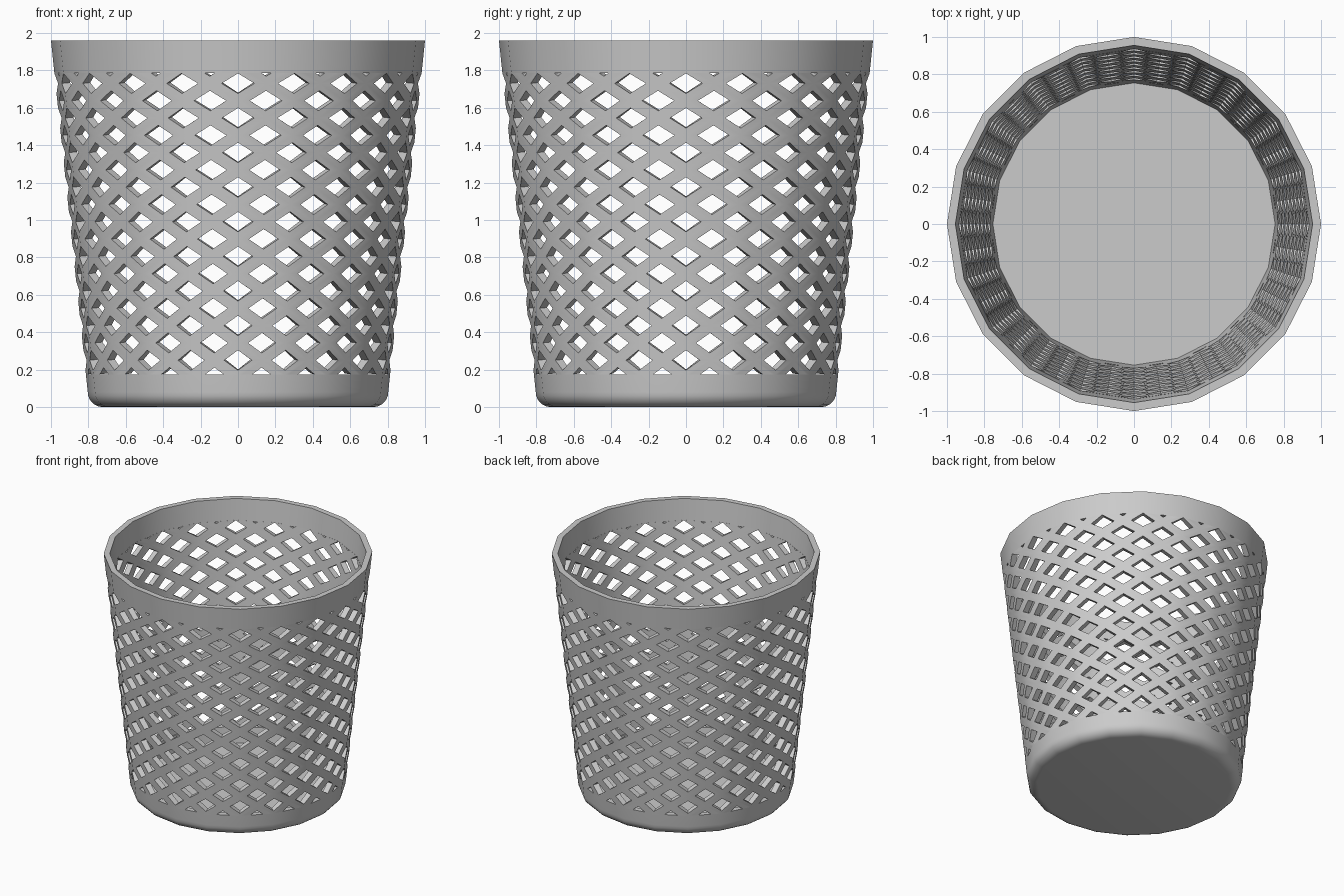
import bpy, bmesh, math

if "Cube" in bpy.data.objects:
    bpy.data.objects.remove(bpy.data.objects["Cube"])

SIDES = 20
T = 0.045                      # wall thickness
TOP, BAND_TOP, BAND_LOW = 1.96, 1.785, 0.175


def radius(z):
    return 0.795 + 0.205 * z / TOP


def wall_point(ang, z):
    # point on a tapered 20-sided wall; ang in radians
    step = 2 * math.pi / SIDES
    local = (ang + 1e-9) % step - step / 2
    r = radius(z) * math.cos(step / 2) / math.cos(local)
    return (r * math.cos(ang), r * math.sin(ang), z)


def finish(name, bm):
    bmesh.ops.recalc_face_normals(bm, faces=bm.faces)
    mesh = bpy.data.meshes.new(name)
    bm.to_mesh(mesh)
    bm.free()
    obj = bpy.data.objects.new(name, mesh)
    bpy.context.collection.objects.link(obj)
    bpy.ops.object.select_all(action='DESELECT')
    obj.select_set(True)
    bpy.context.view_layer.objects.active = obj
    return obj


def lathe(name, profile, closed):
    # spin a profile; an open profile gets flat caps at both ends
    bm = bmesh.new()
    rings = [[bm.verts.new((r * math.cos(2 * math.pi * i / SIDES),
                            r * math.sin(2 * math.pi * i / SIDES), z))
              for i in range(SIDES)] for r, z in profile]
    pairs = list(zip(rings, rings[1:]))
    if closed:
        pairs.append((rings[-1], rings[0]))
    else:
        bm.faces.new(rings[0])
        bm.faces.new(rings[-1])
    for a, b in pairs:
        for i in range(SIDES):
            j = (i + 1) % SIDES
            bm.faces.new((a[i], a[j], b[j], b[i]))
    finish(name, bm)
    bpy.ops.object.shade_smooth_by_angle(angle=math.radians(32))


# solid top band
lathe("rim", [(radius(BAND_TOP), BAND_TOP), (radius(TOP), TOP),
              (radius(TOP) - T, TOP), (radius(BAND_TOP) - T, BAND_TOP)], True)

# base with rounded lower edge and floor
FILLET, FLOOR = 0.08, 0.045
corner = [(radius(FILLET) - FILLET * (1 - math.sin(a)), FILLET * (1 - math.cos(a)))
          for a in (math.radians(15 * k) for k in range(7))]
lathe("base", corner + [(radius(BAND_LOW), BAND_LOW), (radius(BAND_LOW) - T, BAND_LOW),
                        (radius(FLOOR) - T, FLOOR)], False)

# diamond lattice: each cell is a diamond frame around a diamond hole
W, H, F = math.pi / SIDES, 0.0925, 0.58
bm = bmesh.new()
for row in range(-2, 19):
    zc = 0.25 + row * H
    for col in range(SIDES):
        ac = (2 * col + row % 2) * W
        for sx in (1, -1):
            for sz in (1, -1):
                quad = [(0, H), (W, 0), (W * F, 0), (0, H * F)]
                # keep points just inside their own facet, then weld
                bm.faces.new([bm.verts.new(wall_point(ac + sx * a, zc + sz * z))
                              for a, z in quad])
bmesh.ops.remove_doubles(bm, verts=bm.verts, dist=0.0005)
for z, n in ((BAND_TOP, 1), (BAND_LOW, -1)):
    bmesh.ops.bisect_plane(bm, geom=bm.verts[:] + bm.edges[:] + bm.faces[:], dist=1e-5,
                           plane_co=(0, 0, z), plane_no=(0, 0, n), clear_outer=True)
bm.normal_update()
for f in bm.faces:
    c = f.calc_center_median()
    if f.normal.x * c.x + f.normal.y * c.y < 0:
        f.normal_flip()
lattice = finish("lattice_wall", bm)
mod = lattice.modifiers.new("thickness", 'SOLIDIFY')
mod.thickness = T
mod.offset = -1
mod.use_even_offset = True
bpy.ops.object.modifier_apply(modifier=mod.name)
bpy.ops.object.shade_smooth_by_angle(angle=math.radians(32))
